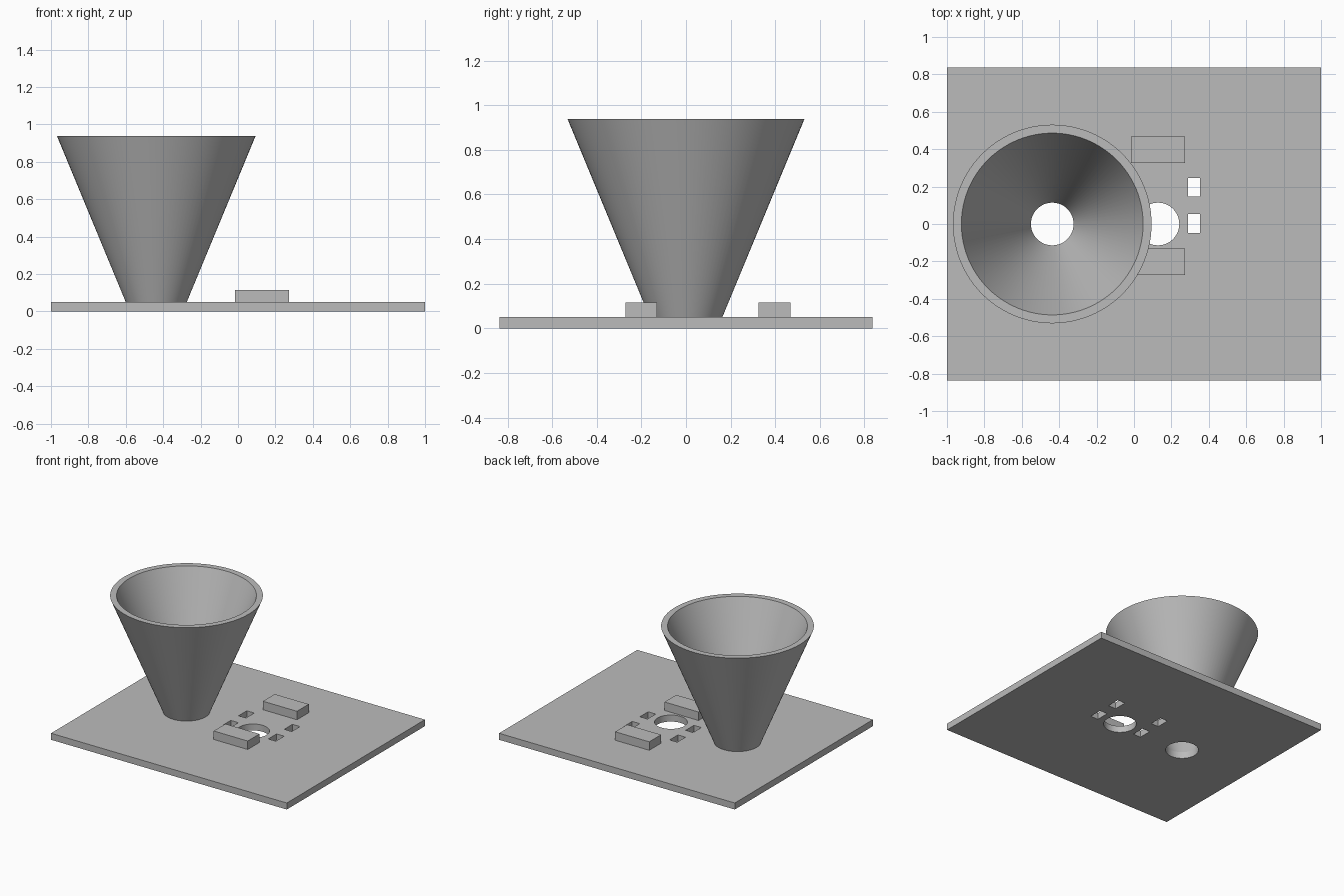
import bpy, bmesh, math

if "Cube" in bpy.data.objects:
    bpy.data.objects.remove(bpy.data.objects["Cube"])

PLATE_TOP = 0.05
FUNNEL_X = -0.437

grey = bpy.data.materials.new("plain grey")
grey.diffuse_color = (0.5, 0.5, 0.5, 1)
grey.use_nodes = True
grey.node_tree.nodes["Principled BSDF"].inputs["Base Color"].default_value = grey.diffuse_color


def finish(obj, name):
    obj.name = name
    obj.data.materials.append(grey)
    return obj


def box(name, x0, x1, y0, y1, z0, z1):
    bpy.ops.mesh.primitive_cube_add(size=1, location=((x0 + x1) / 2, (y0 + y1) / 2, (z0 + z1) / 2))
    obj = bpy.context.object
    obj.scale = (x1 - x0, y1 - y0, z1 - z0)
    bpy.ops.object.transform_apply(location=True, rotation=False, scale=True)
    return finish(obj, name)


def cylinder(name, x, y, radius, z0, z1):
    bpy.ops.mesh.primitive_cylinder_add(vertices=96, radius=radius, depth=z1 - z0,
                                        location=(x, y, (z0 + z1) / 2))
    return finish(bpy.context.object, name)


# Base plate
plate = box("base_plate", -1, 1, -0.837, 0.837, 0, PLATE_TOP)

# Cutters: funnel outlet, round hole and four small slots
cutters = [cylinder("outlet_cutter", FUNNEL_X, 0, 0.114, -0.1, 0.2),
           cylinder("round_hole_cutter", 0.128, 0, 0.114, -0.1, 0.2)]
for x in (-0.066, 0.322):
    for y in (0.003, 0.196):
        cutters.append(box("slot_cutter", x - 0.032, x + 0.032, y - 0.05, y + 0.05, -0.1, 0.2))

bpy.context.view_layer.objects.active = plate
for cutter in cutters:
    cut = plate.modifiers.new("cut", 'BOOLEAN')
    cut.operation, cut.solver, cut.object = 'DIFFERENCE', 'EXACT', cutter
    bpy.ops.object.modifier_apply(modifier=cut.name)
for cutter in cutters:
    bpy.data.objects.remove(cutter, do_unlink=True)

# Two raised blocks
box("back_block", -0.016, 0.273, 0.325, 0.468, PLATE_TOP, 0.115)
box("front_block", -0.016, 0.273, -0.272, -0.13, PLATE_TOP, 0.115)

# Funnel: wall profile turned around its axis
profile = [(0.163, PLATE_TOP), (0.531, 0.938), (0.486, 0.938), (0.114, PLATE_TOP)]
SIDES = 96
bm = bmesh.new()
rings = [[bm.verts.new((r * math.cos(2 * math.pi * i / SIDES), r * math.sin(2 * math.pi * i / SIDES), z))
          for i in range(SIDES)] for r, z in profile]
for low, high in zip(rings, rings[1:]):
    for i in range(SIDES):
        j = (i + 1) % SIDES
        bm.faces.new((low[i], low[j], high[j], high[i]))
mesh = bpy.data.meshes.new("funnel")
bm.to_mesh(mesh)
bm.free()
funnel = finish(bpy.data.objects.new("funnel", mesh), "funnel")
funnel.location.x = FUNNEL_X
bpy.context.collection.objects.link(funnel)

# Smooth curved walls, keep rims and corners sharp
for obj in (plate, funnel):
    bpy.ops.object.select_all(action='DESELECT')
    obj.select_set(True)
    bpy.context.view_layer.objects.active = obj
    bpy.ops.object.shade_smooth_by_angle(angle=math.radians(30))
